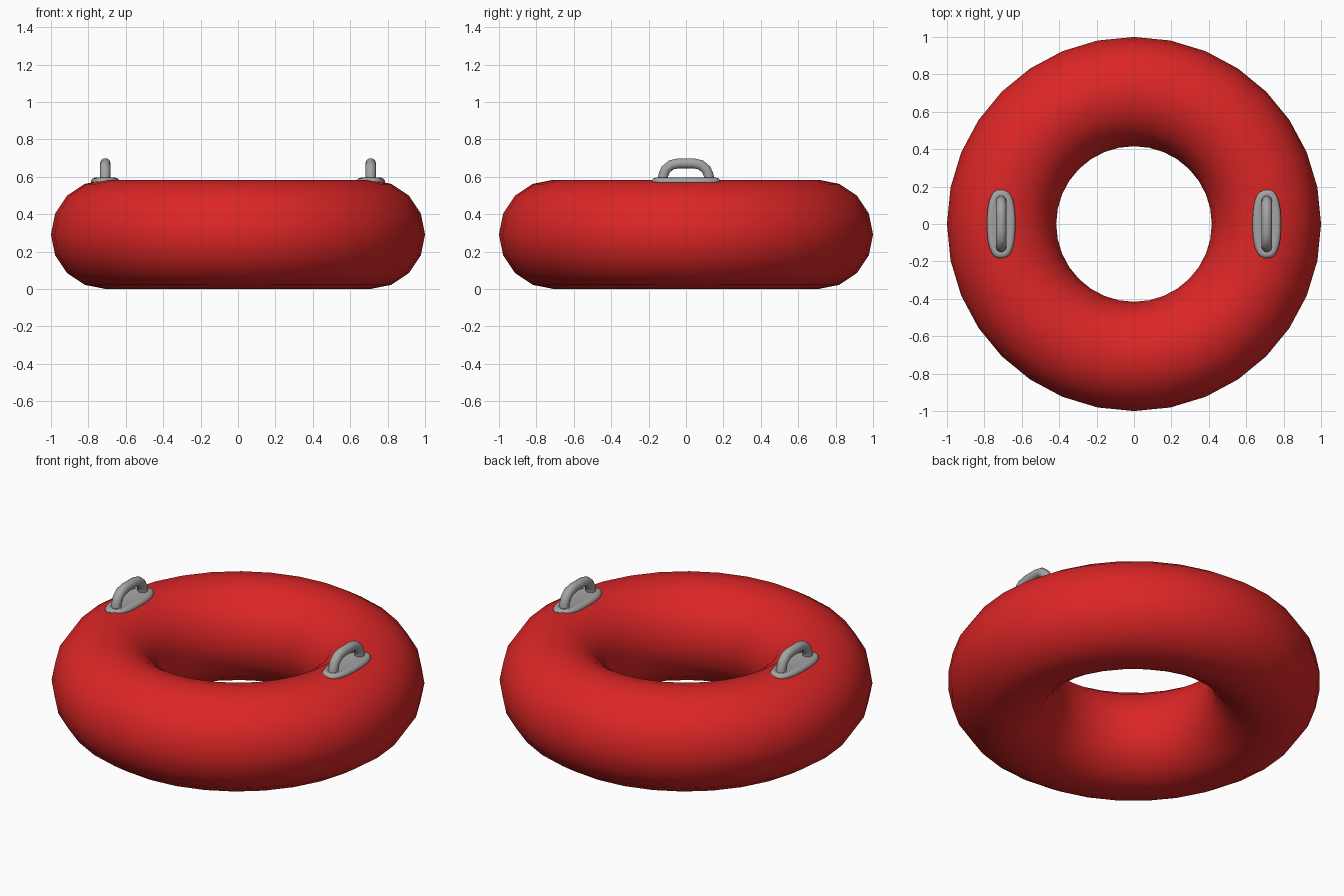
import bpy, bmesh, math
from mathutils import Vector

if "Cube" in bpy.data.objects:
    bpy.data.objects.remove(bpy.data.objects["Cube"])


def material(name, color):
    m = bpy.data.materials.new(name)
    m.diffuse_color = (*color, 1)
    m.use_nodes = True
    m.node_tree.nodes["Principled BSDF"].inputs["Base Color"].default_value = m.diffuse_color
    return m


red = material("red rubber", (0.716, 0.019, 0.019))
grey = material("grey plastic", (0.37, 0.37, 0.37))


def loft(name, rings, mat, angle):
    """Join equal-sized closed rings of points and cap both ends."""
    bm = bmesh.new()
    loops = [[bm.verts.new(p) for p in r] for r in rings]
    n = len(loops[0])
    for a, b in zip(loops, loops[1:]):
        for i in range(n):
            j = (i + 1) % n
            bm.faces.new((a[i], a[j], b[j], b[i]))
    bm.faces.new(loops[0][::-1])
    bm.faces.new(loops[-1])
    bmesh.ops.recalc_face_normals(bm, faces=bm.faces)
    me = bpy.data.meshes.new(name)
    bm.to_mesh(me)
    bm.free()
    me.materials.append(mat)
    ob = bpy.data.objects.new(name, me)
    bpy.context.collection.objects.link(ob)
    bpy.ops.object.select_all(action='DESELECT')
    ob.select_set(True)
    bpy.context.view_layer.objects.active = ob
    bpy.ops.object.shade_smooth_by_angle(angle=math.radians(angle))
    return ob


# Inflatable ring
bpy.ops.mesh.primitive_torus_add(major_segments=32, minor_segments=16,
                                 major_radius=0.708, minor_radius=0.292,
                                 location=(0, 0, 0.292))
ring = bpy.context.object
ring.name = "inflatable_ring"
ring.data.materials.append(red)
bpy.ops.object.shade_smooth()


def plate_ring(x, inset, z):
    """Rounded oblong outline for the handle base."""
    pts = []
    for k in range(24):
        a = math.tau * (k + 0.5) / 24
        c, s = math.cos(a), math.sin(a)
        px = math.copysign(abs(c) ** 0.75, c) * (0.076 - inset)
        py = math.copysign(abs(s) ** 0.8, s) * (0.184 - inset)
        pts.append((x + px, py, z))
    return pts


def grip_rings(x, radius=0.028, sides=10):
    """Round tube swept along an arch in the YZ plane."""
    half = [(-0.124, 0.575), (-0.122, 0.607), (-0.109, 0.638),
            (-0.08, 0.663), (-0.04, 0.672)]
    path = [Vector((x, y, z)) for y, z in half + [(-y, z) for y, z in half[::-1]]]
    rings = []
    for i, p in enumerate(path):
        t = (path[min(i + 1, len(path) - 1)] - path[max(i - 1, 0)]).normalized()
        u = Vector((1, 0, 0))
        v = t.cross(u)
        rings.append([p + radius * (u * math.cos(a) + v * math.sin(a))
                      for a in (math.tau * k / sides for k in range(sides))])
    return rings


# Handles on both sides: base plate and arched grip
for side, x in (("left", -0.71), ("right", 0.71)):
    profile = [(0.008, 0.56), (0, 0.572), (0, 0.58), (0.007, 0.59), (0.02, 0.595), (0.03, 0.592)]
    loft(side + "_handle_base", [plate_ring(x, o, z) for o, z in profile], grey, 50)
    loft(side + "_handle_grip", grip_rings(x), grey, 60)
